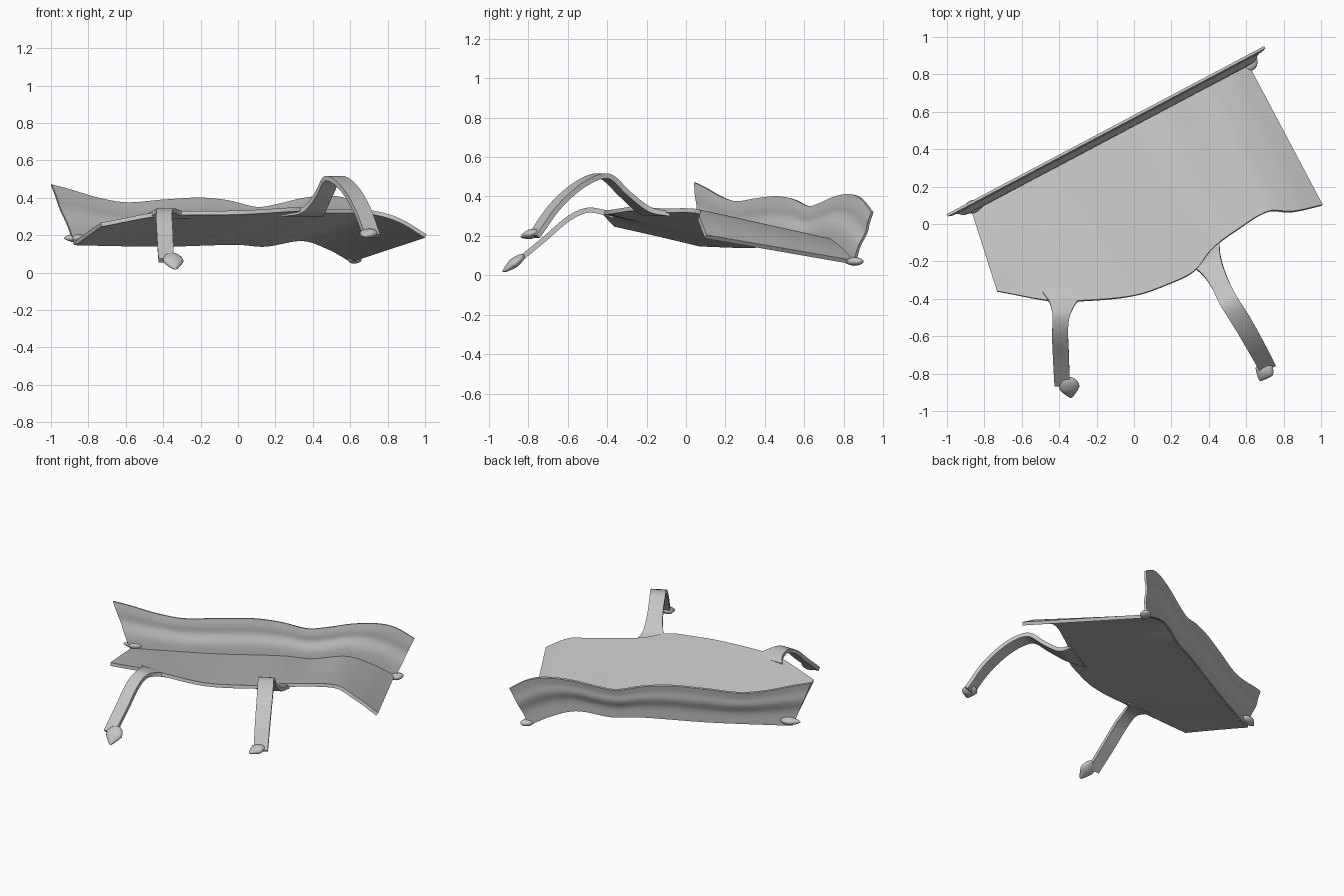
import bpy
import bmesh
import math
from mathutils import Vector, Matrix

default_cube = bpy.data.objects.get("Cube")
if default_cube:
    bpy.data.objects.remove(default_cube, do_unlink=True)

grey = bpy.data.materials.new("plain_grey")
grey.use_nodes = True
colour = (0.55, 0.55, 0.55, 1)
grey.diffuse_color = colour
grey.node_tree.nodes["Principled BSDF"].inputs["Base Color"].default_value = colour

# Horizontal axes: along the back edge, and away from it to the front
ALONG = Vector((0.884, -0.468 * -1, 0))
AWAY = Vector((0.468, -0.884, 0))
UP = Vector((0, 0, 1))


def place(u, v, z):
    return ALONG * u + AWAY * v + UP * z


def lerp(a, b, t):
    return a + (b - a) * t


def spline(points, x):
    """Smooth curve through points: first entry is the key, the rest are values."""
    x = min(max(x, points[0][0]), points[-1][0])
    last = len(points) - 1
    k = 0
    while k < last - 1 and x > points[k + 1][0]:
        k += 1
    a, b = points[k], points[k + 1]
    before, after = points[max(k - 1, 0)], points[min(k + 2, last)]
    span = b[0] - a[0]
    t = (x - a[0]) / span
    values = []
    for c in range(1, len(a)):
        slope_a = (b[c] - before[c]) / (b[0] - before[0]) * span
        slope_b = (after[c] - a[c]) / (after[0] - a[0]) * span
        rise = b[c] - a[c]
        values.append(a[c] + t * (slope_a + t * (3 * rise - 2 * slope_a - slope_b
                                                + t * (slope_a + slope_b - 2 * rise))))
    return values


def finish(obj, bm):
    bm.to_mesh(obj.data)
    bm.free()
    bpy.context.collection.objects.link(obj)
    obj.data.materials.append(grey)
    bpy.ops.object.select_all(action="DESELECT")
    obj.select_set(True)
    bpy.context.view_layer.objects.active = obj
    for modifier in list(obj.modifiers):
        bpy.ops.object.modifier_apply(modifier=modifier.name)
    bpy.ops.object.shade_smooth_by_angle(angle=math.radians(40))


def new_object(name):
    return bpy.data.objects.new(name, bpy.data.meshes.new(name))


def sheet(name, point, across, length, thickness, offset):
    """Thick sheet whose surface is point(s, t), with s and t from 0 to 1."""
    bm = bmesh.new()
    grid = [[bm.verts.new(point(i / across, j / length)) for j in range(length + 1)]
            for i in range(across + 1)]
    for i in range(across):
        for j in range(length):
            bm.faces.new((grid[i][j], grid[i][j + 1], grid[i + 1][j + 1], grid[i + 1][j]))
    obj = new_object(name)
    solid = obj.modifiers.new("thickness", "SOLIDIFY")
    solid.thickness = thickness
    solid.offset = offset
    finish(obj, bm)


# Wavy seat: heights along the back and front, and the front outline
BACK_HEIGHT = [(-.82, .17), (-.6, .165), (-.2, .16), (.24, .17), (.41, .16),
               (.64, .19), (.81, .14), (.94, .075)]
FRONT_HEIGHT = [(-.82, .35), (-.59, .37), (-.18, .335), (.2, .345), (.65, .35),
                (.8, .29), (.94, .2)]
FRONT_EDGE = [(-.82, -.03), (-.59, .15), (-.46, .22), (-.18, .336), (.03, .37),
              (.17, .37), (.31, .31), (.47, .284), (.67, .275), (.78, .335), (.94, .38)]
BACK = -0.47
FRONT = 0.35
SEAT_LEFT, SEAT_RIGHT = -0.815, 0.94


def seat_point(s, t):
    key = lerp(SEAT_LEFT, SEAT_RIGHT, s)
    v = lerp(BACK, spline(FRONT_EDGE, key)[0], t)
    u = key + 0.08 * (1 - t) * (1 - s)
    z = lerp(spline(BACK_HEIGHT, u)[0], spline(FRONT_HEIGHT, u)[0],
             (v - BACK) / (FRONT - BACK))
    return place(u, v, z)


sheet("seat", seat_point, 90, 12, 0.022, -1)

# Flared back panel with a wavy top edge
TOP_HEIGHT = [(-.86, .47), (-.75, .445), (-.58, .4), (-.41, .375), (-.18, .39),
              (.04, .4), (.21, .385), (.38, .35), (.5, .365), (.67, .4), (.84, .41),
              (.95, .385), (1.06, .32)]
PANEL_CURVE = [(0, -.468), (.35, -.475), (.6, -.498), (.8, -.5), (1, -.508)]


def panel_point(s, t):
    low = lerp(-0.74, SEAT_RIGHT, s)
    high = lerp(-0.86, 1.06, s)
    bottom = spline(BACK_HEIGHT, low)[0] - 0.02
    z = lerp(bottom, spline(TOP_HEIGHT, high)[0], t)
    return place(lerp(low, high, t), spline(PANEL_CURVE, t)[0], z)


sheet("back_panel", panel_point, 90, 16, 0.014, 0)


# Strap legs: distance along, x, y, z, half width
def leg(name, path, side):
    def point(s, t):
        x, y, z, half = spline(path, t)
        return Vector((x, y, z)) + side * half * (2 * s - 1)
    sheet(name, point, 4, 36, 0.026, -1)


leg("right_leg", [(0, -.37, -.36, .313, .12), (.12, -.38, -.42, .333, .07),
                  (.25, -.39, -.5, .343, .045), (.45, -.395, -.6, .3, .043),
                  (.7, -.39, -.73, .19, .043), (1, -.385, -.87, .075, .04)],
    Vector((1, 0, 0)))
leg("left_leg", [(0, .34, -.14, .325, .13), (.12, .4, -.21, .345, .07),
                 (.25, .45, -.3, .42, .05), (.42, .505, -.41, .515, .05),
                 (.58, .58, -.53, .48, .05), (.8, .66, -.67, .36, .048),
                 (1, .72, -.78, .205, .045)], ALONG)


# Small rounded knobs, narrowing to a point on one side
def knob(name, centre, size, pitch, turn):
    bm = bmesh.new()
    bmesh.ops.create_uvsphere(bm, u_segments=24, v_segments=12, radius=1)
    for vert in bm.verts:
        if vert.co.y < 0:
            vert.co.x *= 1 + 0.6 * vert.co.y
            vert.co.z *= 1 + 0.4 * vert.co.y
    matrix = (Matrix.Translation(centre) @ Matrix.Rotation(math.radians(turn), 4, "Z")
              @ Matrix.Rotation(math.radians(pitch), 4, "X")
              @ Matrix.Diagonal((*size, 1)))
    bmesh.ops.transform(bm, matrix=matrix, verts=bm.verts)
    finish(new_object(name), bm)


knob("right_foot", (-.345, -.875, .06), (.055, .07, .025), 38, 10)
knob("left_foot", (.695, -.79, .208), (.05, .055, .024), 15, -25)
knob("right_corner_knob", (-.87, .09, .185), (.035, .065, .025), 0, -70)
knob("left_corner_knob", (.62, .85, .07), (.035, .055, .022), 0, -30)
